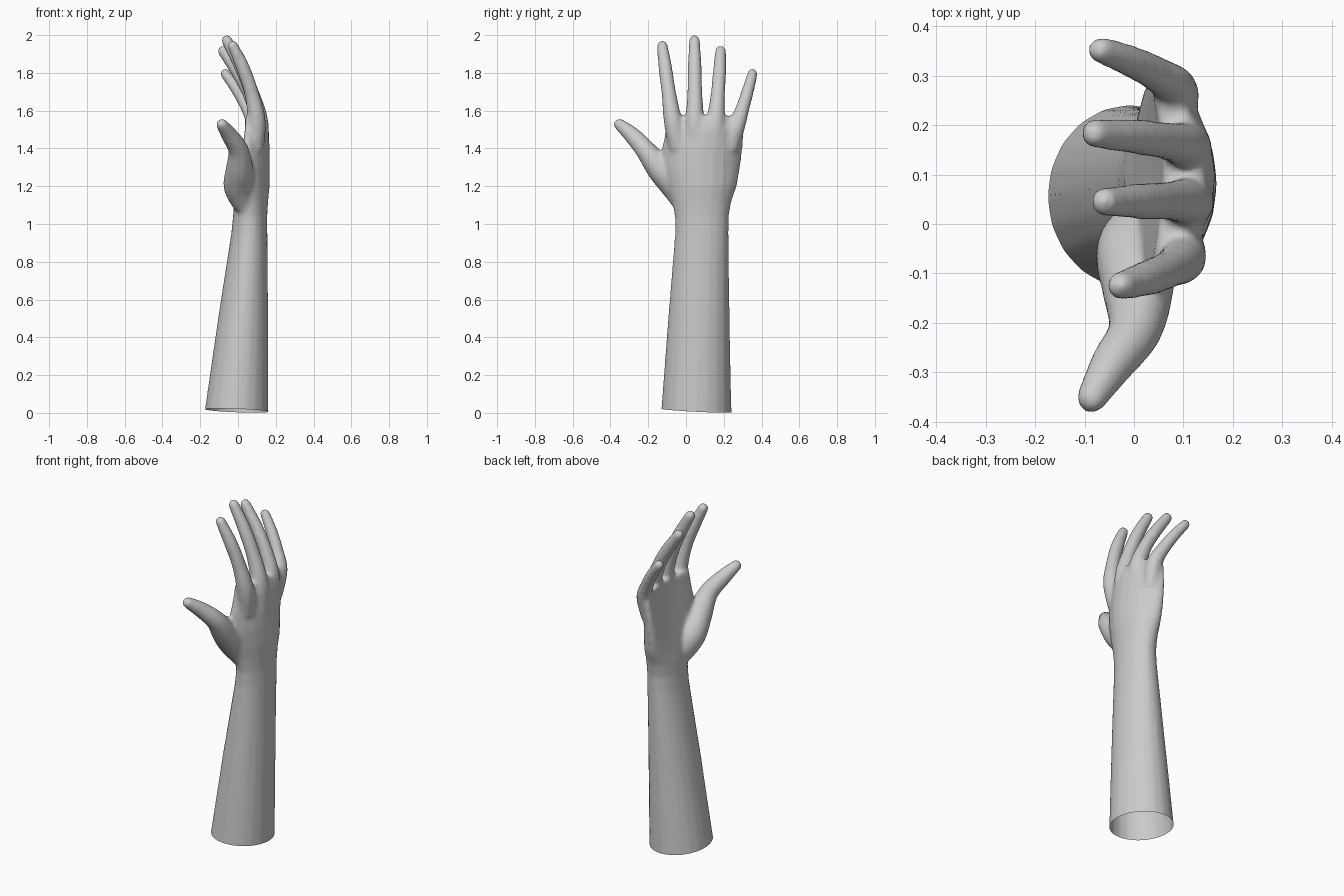
import bpy, bmesh
from math import sin, cos, pi, sqrt
from mathutils import Vector

if "Cube" in bpy.data.objects:
    bpy.data.objects.remove(bpy.data.objects["Cube"])

bm = bmesh.new()


def loft(rings):
    """Closed skin through a list of equal-sized rings of points."""
    rows = [[bm.verts.new(p) for p in ring] for ring in rings]
    n = len(rows[0])
    for a, b in zip(rows, rows[1:]):
        for i in range(n):
            j = (i + 1) % n
            bm.faces.new((a[i], a[j], b[j], b[i]))
    bm.faces.new(rows[0][::-1])
    bm.faces.new(rows[-1])


def section(z, cx, cy, rx, ry, bend, n=20):
    """Oval slice whose two edges curl towards the palm (-x)."""
    ring = []
    for i in range(n):
        a = 2 * pi * i / n
        ring.append(Vector((cx + rx * sin(a) - bend * cos(a) ** 2, cy + ry * cos(a), z)))
    return ring


def spline(pts, steps=6):
    pts = [Vector(p) for p in pts]
    ext = [2 * pts[0] - pts[1]] + pts + [2 * pts[-1] - pts[-2]]
    out = []
    for a, b, c, d in zip(ext, ext[1:], ext[2:], ext[3:]):
        for k in range(steps):
            t = k / steps
            out.append(0.5 * (2 * b + (c - a) * t + (2 * a - 5 * b + 4 * c - d) * t * t
                              + (3 * b - a - 3 * c + d) * t ** 3))
    return out + [pts[-1]]


def digit(pts, n=16):
    """Round tube along x, y, z, radius points with a domed tip."""
    path = spline(pts)
    end, r = path[-1], path[-1][3]
    way = (end.xyz - path[-2].xyz).normalized()
    for t in (0.3, 0.55, 0.75, 0.9, 0.98):
        p = end.xyz + way * r * t
        path.append(Vector((p.x, p.y, p.z, r * sqrt(1 - t * t))))
    rings = []
    for i, p in enumerate(path):
        tan = (path[min(i + 1, len(path) - 1)].xyz - path[max(i - 1, 0)].xyz).normalized()
        u = tan.cross(Vector((1, 0, 0))).normalized()
        v = tan.cross(u)
        rings.append([p.xyz + (u * cos(2 * pi * k / n) + v * sin(2 * pi * k / n)) * (p[3] + 0.003)
                      for k in range(n)])
    loft(rings)


# forearm, wrist and palm: z, centre x, centre y, half depth, half width, bend
loft([section(*s) for s in (
    (-0.10, -0.015, 0.052, 0.176, 0.190, 0),
    (0.02, -0.007, 0.055, 0.168, 0.186, 0),
    (0.50, 0.027, 0.068, 0.133, 0.163, 0),
    (0.95, 0.060, 0.084, 0.096, 0.142, 0),
    (1.04, 0.064, 0.084, 0.091, 0.143, 0),
    (1.12, 0.070, 0.083, 0.090, 0.158, 0.01),
    (1.20, 0.082, 0.085, 0.086, 0.185, 0.03),
    (1.30, 0.092, 0.080, 0.076, 0.208, 0.05),
    (1.40, 0.102, 0.086, 0.066, 0.215, 0.06),
    (1.50, 0.108, 0.100, 0.056, 0.210, 0.06),
    (1.57, 0.102, 0.100, 0.042, 0.195, 0.055))])

# four fingers
digit([(0.085, -0.04, 1.40, 0.050), (0.098, -0.070, 1.55, 0.046), (0.070, -0.092, 1.70, 0.036),
       (0.025, -0.110, 1.83, 0.034), (-0.028, -0.125, 1.945, 0.026)])
digit([(0.105, 0.05, 1.40, 0.052), (0.110, 0.046, 1.55, 0.047), (0.070, 0.047, 1.70, 0.037),
       (0.012, 0.046, 1.84, 0.034), (-0.060, 0.045, 1.973, 0.027)])
digit([(0.100, 0.15, 1.40, 0.050), (0.108, 0.158, 1.55, 0.045), (0.066, 0.168, 1.68, 0.036),
       (0.000, 0.177, 1.80, 0.033), (-0.080, 0.183, 1.917, 0.027)])
digit([(0.075, 0.23, 1.40, 0.048), (0.085, 0.272, 1.53, 0.042), (0.048, 0.302, 1.62, 0.034),
       (-0.008, 0.330, 1.715, 0.030), (-0.068, 0.353, 1.797, 0.025)])

# thumb with its fleshy base
digit([(0.035, 0.00, 1.10, 0.060), (0.004, -0.052, 1.20, 0.078), (0.008, -0.135, 1.29, 0.070),
       (0.002, -0.215, 1.392, 0.052), (-0.045, -0.285, 1.470, 0.042), (-0.086, -0.353, 1.528, 0.029)])

bmesh.ops.recalc_face_normals(bm, faces=bm.faces)
mesh = bpy.data.meshes.new("hand_and_forearm")
bm.to_mesh(mesh)
bm.free()
hand = bpy.data.objects.new("hand_and_forearm", mesh)
bpy.context.collection.objects.link(hand)

# fuse everything into one smooth skin
fuse = hand.modifiers.new("fuse", 'REMESH')
fuse.mode = 'VOXEL'
fuse.voxel_size = 0.01
soft = hand.modifiers.new("soften", 'SMOOTH')
soft.factor = 0.5
soft.iterations = 12
skin = bpy.data.meshes.new_from_object(hand.evaluated_get(bpy.context.evaluated_depsgraph_get()))
hand.modifiers.clear()

# open, slightly slanted cut at the bottom of the forearm
bm = bmesh.new()
bm.from_mesh(skin)
bmesh.ops.bisect_plane(bm, geom=bm.verts[:] + bm.edges[:] + bm.faces[:], dist=1e-5,
                       plane_co=(-0.007, 0.055, 0.0125), plane_no=(0.04, 0.05, 1), clear_inner=True)
for f in bm.faces:
    f.smooth = True
bm.to_mesh(skin)
bm.free()
hand.data = skin
